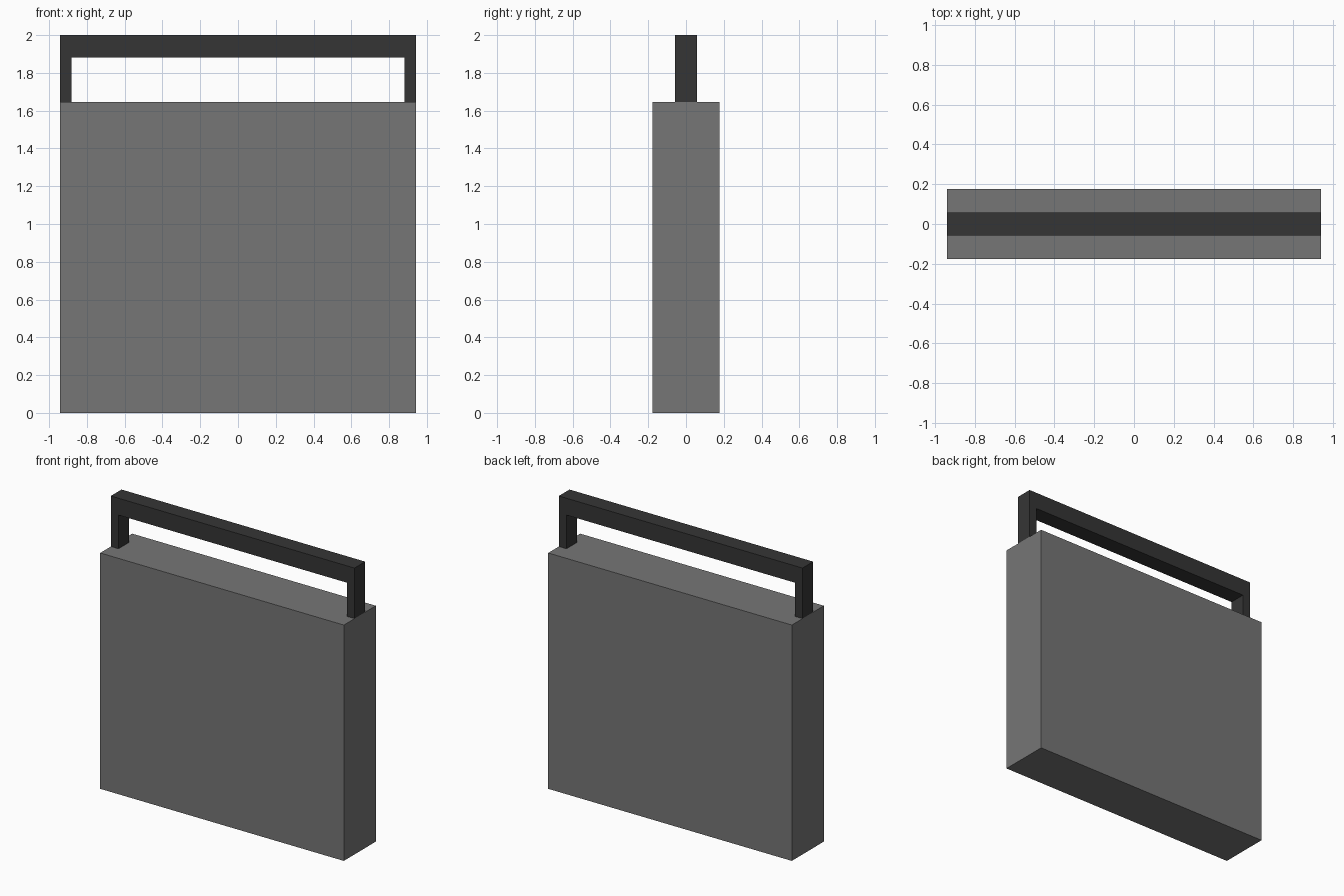
import bpy, bmesh

if "Cube" in bpy.data.objects:
    bpy.data.objects.remove(bpy.data.objects["Cube"])

U = 2 / 17  # design unit: the model is 17 units tall


def material(name, value):
    mat = bpy.data.materials.new(name)
    mat.diffuse_color = (value, value, value, 1)
    mat.use_nodes = True
    mat.node_tree.nodes["Principled BSDF"].inputs["Base Color"].default_value = mat.diffuse_color
    return mat


def extruded(name, outline, depth, mat):
    """Extrude an x-z outline along y, centred on y = 0."""
    bm = bmesh.new()
    face = bm.faces.new([bm.verts.new((x * U, -depth * U / 2, z * U)) for x, z in outline])
    geom = bmesh.ops.extrude_face_region(bm, geom=[face])["geom"]
    verts = [g for g in geom if isinstance(g, bmesh.types.BMVert)]
    bmesh.ops.translate(bm, verts=verts, vec=(0, depth * U, 0))
    bmesh.ops.recalc_face_normals(bm, faces=bm.faces)
    mesh = bpy.data.meshes.new(name)
    bm.to_mesh(mesh)
    bm.free()
    mesh.materials.append(mat)
    obj = bpy.data.objects.new(name, mesh)
    bpy.context.collection.objects.link(obj)
    return obj


grey = material("mid grey", 0.18)
charcoal = material("charcoal", 0.036)

# Case body
extruded("case_body", [(-8, 0), (8, 0), (8, 14), (-8, 14)], 3, grey)

# Carry handle: thin posts joined by a thicker top bar
half = [(8, 17), (8, 14), (7.5, 14), (7.5, 16)]
extruded("carry_handle", half + [(-x, z) for x, z in reversed(half)], 1, charcoal)
